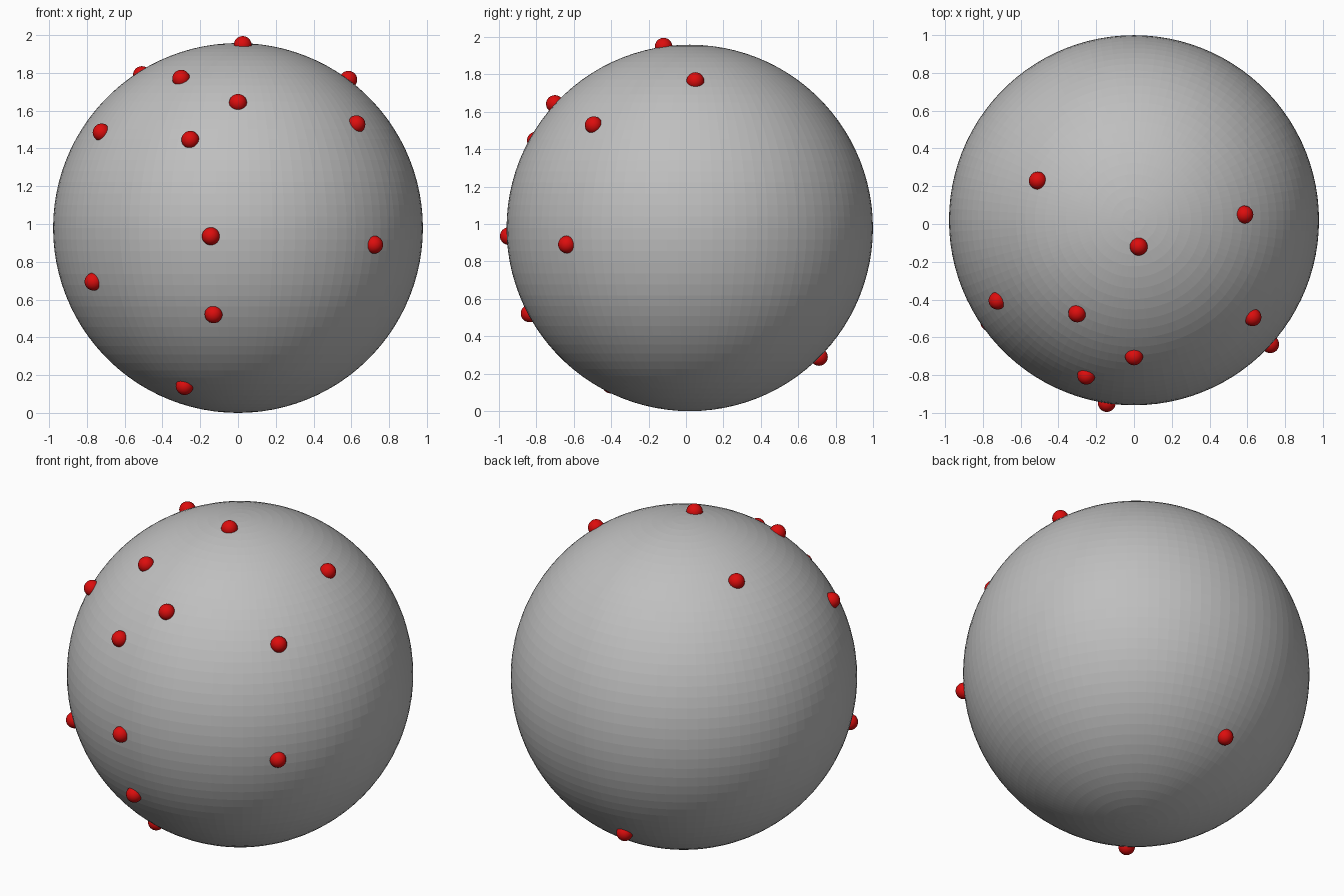
import bpy
from mathutils import Vector

if "Cube" in bpy.data.objects:
    bpy.data.objects.remove(bpy.data.objects["Cube"])

CENTRE = Vector((0, 0.02, 0.979))
RADIUS = 0.979
DOT_RADIUS = 0.047


def material(name, rgb):
    m = bpy.data.materials.new(name)
    m.diffuse_color = (*rgb, 1)
    m.use_nodes = True
    m.node_tree.nodes["Principled BSDF"].inputs["Base Color"].default_value = m.diffuse_color
    return m


def ball(name, centre, radius, segments, rings, mat):
    bpy.ops.mesh.primitive_uv_sphere_add(
        segments=segments, ring_count=rings, radius=radius, location=centre)
    ob = bpy.context.object
    ob.name = name
    ob.data.materials.append(mat)
    return ob


grey = material("grey", (0.52, 0.52, 0.52))
red = material("red", (0.72, 0.004, 0.004))

# large finely faceted globe
ball("globe", CENTRE, RADIUS, 100, 50, grey)

# small marker balls, half sunk in the globe surface
spots = [
    (-0.51, 0.23, 1.79), (0.585, 0.05, 1.765), (0.025, -0.12, 1.95),
    (-0.73, -0.41, 1.49), (-0.305, -0.48, 1.78), (0.0, -0.71, 1.65),
    (0.635, -0.50, 1.535), (-0.255, -0.81, 1.45), (0.725, -0.64, 0.89),
    (-0.145, -0.955, 0.935), (-0.765, -0.52, 0.695), (-0.13, -0.84, 0.52),
    (-0.285, -0.405, 0.135), (-0.075, 0.71, 0.29),
]
for i, p in enumerate(spots):
    direction = (Vector(p) - CENTRE).normalized()
    dot = ball(f"marker_{i + 1}", CENTRE + direction * RADIUS,
               DOT_RADIUS, 32, 16, red)
    bpy.ops.object.shade_smooth_by_angle()
